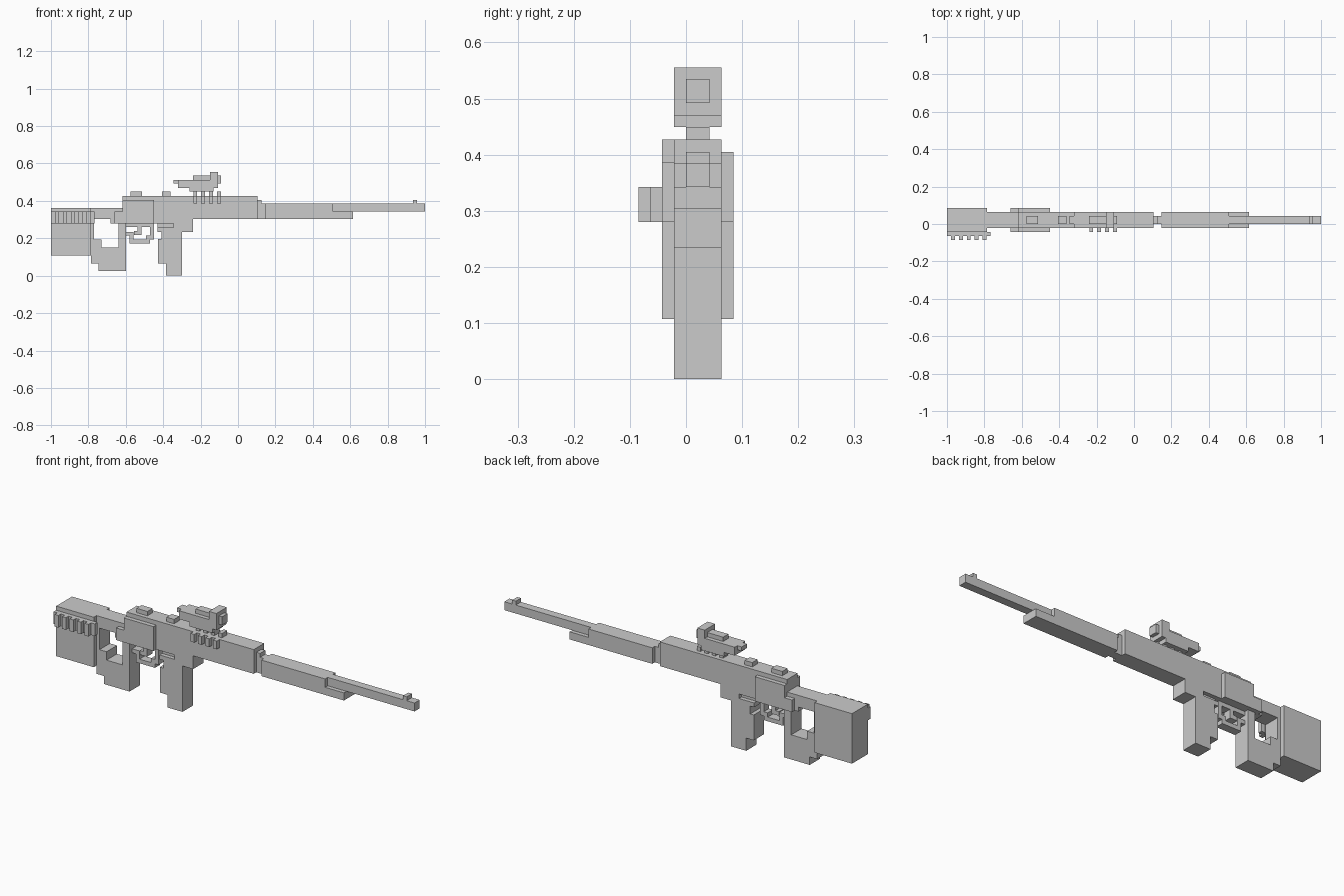
import bpy, bmesh

BODY = (-0.021, 0.063)    # main body width
WIDE = (-0.043, 0.085)    # butt and rear receiver width
CORE = (0.0, 0.042)       # barrel and sight width


def extrude(name, pts, ys):
    """Solid from an (x, z) side profile, extruded between two y values."""
    bm = bmesh.new()
    face = bm.faces.new([bm.verts.new((x, ys[0], z)) for x, z in pts])
    new = bmesh.ops.extrude_face_region(bm, geom=[face])["geom"]
    verts = [v for v in new if isinstance(v, bmesh.types.BMVert)]
    bmesh.ops.translate(bm, verts=verts, vec=(0, ys[1] - ys[0], 0))
    bmesh.ops.recalc_face_normals(bm, faces=bm.faces)
    me = bpy.data.meshes.new(name)
    bm.to_mesh(me)
    bm.free()
    ob = bpy.data.objects.new(name, me)
    bpy.context.collection.objects.link(ob)
    return ob


def box(name, x0, x1, z0, z1, ys=BODY):
    return extrude(name, [(x0, z0), (x1, z0), (x1, z1), (x0, z1)], ys)


# Butt stock with cartridge holder on the front side
box("butt", -1.0, -0.787, 0.107, 0.363, WIDE)
box("cartridge_strip", -1.0, -0.766, 0.28, 0.342, (-0.064, -0.043))
for i in range(5):
    x = -0.979 + i * 0.0425
    box(f"cartridge_{i}", x, x + 0.021, 0.28, 0.342, (-0.085, -0.064))

# Comb and thumbhole grip
extrude("comb", [(-0.787, 0.303), (-0.681, 0.303), (-0.681, 0.28), (-0.617, 0.28),
                 (-0.617, 0.363), (-0.787, 0.363)], BODY)
extrude("grip", [(-0.787, 0.065), (-0.745, 0.065), (-0.745, 0.024), (-0.6, 0.024),
                 (-0.6, 0.28), (-0.64, 0.28), (-0.64, 0.15), (-0.73, 0.15),
                 (-0.73, 0.193), (-0.77, 0.193), (-0.77, 0.303), (-0.787, 0.303)], BODY)

# Receiver, rear block and top rail
box("receiver_rear_plate", -0.66, -0.617, 0.28, 0.342, WIDE)
box("receiver_rear", -0.617, -0.449, 0.28, 0.405, WIDE)
box("receiver_front", -0.449, 0.104, 0.303, 0.405)
box("top_rail", -0.617, 0.104, 0.405, 0.427)
box("rear_sight", -0.575, -0.513, 0.427, 0.449, CORE)
box("rail_stop", -0.405, -0.362, 0.427, 0.449, CORE)

# Magazine well with side slot, magazine
extrude("magazine_well", [(-0.449, 0.28), (-0.345, 0.28), (-0.345, 0.257), (-0.43, 0.257),
                          (-0.43, 0.235), (-0.24, 0.235), (-0.24, 0.303), (-0.449, 0.303)], BODY)
box("slot_core", -0.43, -0.345, 0.257, 0.28, CORE)
extrude("magazine", [(-0.385, 0.0), (-0.3, 0.0), (-0.3, 0.235), (-0.408, 0.235),
                     (-0.408, 0.195), (-0.428, 0.195), (-0.428, 0.065), (-0.385, 0.065)], BODY)

# Trigger guard and trigger
box("guard_top", -0.6, -0.449, 0.26, 0.28, CORE)
extrude("guard_loop", [(-0.6, 0.215), (-0.579, 0.215), (-0.579, 0.172), (-0.47, 0.172),
                       (-0.47, 0.193), (-0.449, 0.193), (-0.449, 0.26), (-0.47, 0.26),
                       (-0.47, 0.215), (-0.492, 0.215), (-0.492, 0.193), (-0.558, 0.193),
                       (-0.558, 0.235), (-0.6, 0.235)], CORE)
extrude("trigger", [(-0.556, 0.217), (-0.515, 0.217), (-0.515, 0.26), (-0.536, 0.26),
                    (-0.536, 0.238), (-0.556, 0.238)], CORE)

# Neck, handguard, barrel, front sight
box("neck", 0.104, 0.147, 0.303, 0.385, CORE)
box("neck_collar", 0.104, 0.125, 0.385, 0.405, CORE)
extrude("handguard", [(0.147, 0.303), (0.615, 0.303), (0.615, 0.342), (0.508, 0.342),
                      (0.508, 0.385), (0.147, 0.385)], BODY)
box("barrel", 0.508, 1.0, 0.342, 0.385, CORE)
box("front_sight", 0.935, 0.956, 0.385, 0.405, CORE)

# Scope
box("scope_body", -0.32, -0.15, 0.47, 0.513)
box("scope_ridge", -0.24, -0.15, 0.513, 0.535, CORE)
box("eyepiece", -0.345, -0.32, 0.492, 0.513, CORE)
box("objective", -0.15, -0.108, 0.47, 0.555)
box("lens", -0.108, -0.09, 0.492, 0.535, CORE)

# Scope mount: feet under the scope and clamps on the rail side
for i in range(4):
    x = -0.239 + i * 0.0425
    box(f"mount_clamp_{i}", x, x + 0.021, 0.385, 0.427, (-0.043, -0.021))
    box(f"mount_foot_{i}", x, x + 0.021, 0.427, 0.449, CORE)
extrude("mount_bar", [(-0.26, 0.449), (-0.13, 0.449), (-0.13, 0.47), (-0.26, 0.47)], BODY)
